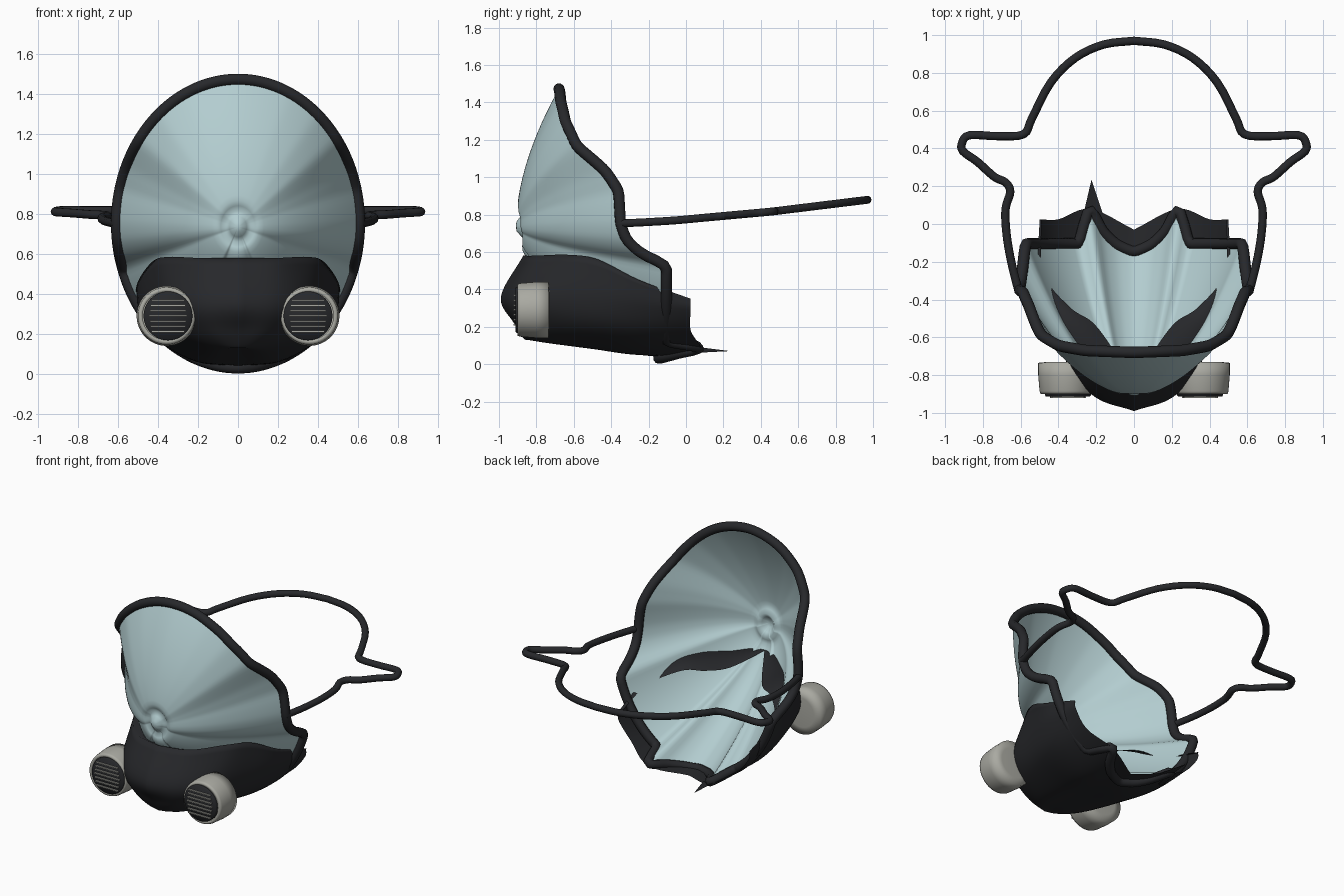
import bpy, bmesh, math
from mathutils import Vector

if "Cube" in bpy.data.objects:
    bpy.data.objects.remove(bpy.data.objects["Cube"])


def mat(name, c):
    m = bpy.data.materials.new(name)
    m.diffuse_color = (*c, 1)
    m.use_nodes = True
    m.node_tree.nodes["Principled BSDF"].inputs["Base Color"].default_value = m.diffuse_color
    return m


BLUE = mat("visor_blue", (0.45, 0.61, 0.63))
BLACK = mat("rubber_black", (0.02, 0.021, 0.024))
GREY = mat("filter_grey", (0.4, 0.4, 0.36))


def mesh(name, verts, faces, m, smooth=True):
    me = bpy.data.meshes.new(name)
    me.from_pydata([tuple(v) for v in verts], [], faces)
    bm = bmesh.new()
    bm.from_mesh(me)
    bmesh.ops.remove_doubles(bm, verts=bm.verts, dist=0.0005)
    bmesh.ops.recalc_face_normals(bm, faces=bm.faces)
    for f in bm.faces:
        f.smooth = smooth
    bm.to_mesh(me)
    bm.free()
    me.materials.append(m)
    o = bpy.data.objects.new(name, me)
    bpy.context.collection.objects.link(o)
    return o


def tube(name, pts, radius, m, cyclic=False):
    cu = bpy.data.curves.new(name, 'CURVE')
    cu.dimensions = '3D'
    cu.bevel_depth = radius
    cu.bevel_resolution = 3
    cu.use_fill_caps = True
    sp = cu.splines.new('POLY')
    sp.points.add(len(pts) - 1)
    for p, q in zip(sp.points, pts):
        p.co = (*q, 1)
    sp.use_cyclic_u = cyclic
    sp.use_smooth = True
    cu.materials.append(m)
    o = bpy.data.objects.new(name, cu)
    bpy.context.collection.objects.link(o)


def spline(pts, n):
    """Catmull-Rom through pts, n samples per span"""
    p = [Vector(q) for q in pts]
    p = [2 * p[0] - p[1]] + p + [2 * p[-1] - p[-2]]
    out = []
    for a, b, c, d in zip(p, p[1:], p[2:], p[3:]):
        for k in range(n):
            t = k / n
            out.append(0.5 * (2 * b + (c - a) * t + (2 * a - 5 * b + 4 * c - d) * t * t
                              + (3 * b - a - 3 * c + d) * t ** 3))
    return out + [p[-2]]


def lerp(table, x):
    for (x0, y0), (x1, y1) in zip(table, table[1:]):
        if x <= x1:
            return y0 + (y1 - y0) * (x - x0) / (x1 - x0)
    return table[-1][1]


def grid_faces(rows, cols, wrap=False):
    return [(i * cols + j, i * cols + (j + 1) % cols,
             (i + 1) * cols + (j + 1) % cols, (i + 1) * cols + j)
            for i in range(rows - 1) for j in range(cols if wrap else cols - 1)]


# Rim: an ellipse from the front, depth given by angle from the top
N = 180
DEPTH = [(0, -.68), (25, -.67), (41, -.645), (55, -.585), (67, -.43), (76, -.36),
         (90, -.35), (97, -.32), (103, -.24), (108, -.105), (152, -.105),
         (155.5, .08), (159, .07), (163, -.03), (171, -.11), (180, -.15)]
ys = [lerp(DEPTH, min(a, 360 - a)) for a in (i * 360 / N for i in range(N))]
ys = [(ys[i - 1] + 2 * ys[i] + ys[(i + 1) % N]) / 4 for i in range(N)]
rim = [Vector((.605 * math.sin(2 * math.pi * i / N), ys[i],
               .752 + .72 * math.cos(2 * math.pi * i / N))) for i in range(N)]
tube("visor_rim", rim, 0.03, BLACK, True)

# Visor: rays from the rim swept to a pinched centre
R = 28
centre = Vector((0, -.91, .735))
verts = []
for k in range(R + 1):
    r = k / R
    for p in rim:
        q = centre.lerp(p, r)
        q.y = centre.y + (p.y - centre.y) * r ** 1.8
        q.y += .035 * math.exp(-((r - .1) / .04) ** 2)
        verts.append(q)
mesh("visor", verts, grid_faces(R + 1, N, True), BLUE)

# Lower mask: rows run from the nose to the back, from the inner ledge to the keel
ROWS = [
    [(0, -.85, .57), (.12, -.65, .5), (.22, -.52, .5), (.34, -.44, .5), (.48, -.26, .43), (.49, .02, .34)],
    [(0, -.87, .58), (.2, -.81, .58), (.35, -.63, .585), (.43, -.47, .56), (.505, -.25, .45), (.5, .025, .35)],
    [(0, -.99, .36), (.2, -.92, .36), (.34, -.77, .36), (.43, -.5, .34), (.485, -.25, .31), (.49, .025, .29)],
    [(0, -.92, .22), (.15, -.89, .22), (.28, -.75, .21), (.36, -.5, .19), (.4, -.25, .17), (.4, .025, .18)],
    [(0, -.87, .14), (.08, -.84, .135), (.14, -.74, .12), (.17, -.5, .09), (.2, -.25, .06), (.23, .08, .075)],
    [(0, -.85, .13), (0, -.82, .13), (0, -.72, .115), (0, -.5, .085), (0, -.25, .05), (0, -.03, .03)],
]
fine = [spline(r, 6) for r in ROWS]
cols = [[c[0]] + spline(c[1:], 6) for c in zip(*fine)]
verts = [p for c in cols for p in c]
faces = grid_faces(len(cols), len(cols[0]))
n = len(verts)
verts += [Vector((-p.x, p.y, p.z)) for p in verts]
faces += [tuple(i + n for i in f) for f in faces]
mask = mesh("lower_mask", verts, faces, BLACK)

# Loose pointed tab at the chin
mesh("chin_tab", [(-.28, 0, .1), (-.225, .235, .07), (-.16, .04, .06), (-.22, 0, .07)],
     [(0, 1, 3), (3, 1, 2)], BLACK)

# Head strap, mirrored half path with height following depth
HALF = [(.61, -.36), (.65, -.2), (.675, -.05), (.68, .08), (.655, .17), (.68, .22), (.74, .25),
        (.83, .33), (.905, .385), (.91, .43), (.87, .47), (.72, .465), (.585, .475),
        (.54, .56), (.44, .75), (.31, .88), (.16, .95), (0, .97)]
RISE = [(-.36, .752), (-.1, .765), (.45, .815), (.98, .88)]
half = spline([(x, y, lerp(RISE, y)) for x, y in HALF], 4)
tube("head_strap", half + [Vector((-p.x, p.y, p.z)) for p in half[-2::-1]], 0.022, BLACK)


def lathe(name, profile, x, z, m, seg=48):
    v = [(x + r * math.cos(2 * math.pi * j / seg), y, z + r * math.sin(2 * math.pi * j / seg))
         for r, y in profile for j in range(seg)]
    return mesh(name, v, grid_faces(len(profile), seg, True), m)


# Filters: grey can, dark face and a slatted grille on each side
for s, side in ((-1, "left"), (1, "right")):
    x, z = s * .357, .29
    lathe(side + "_filter_can", [(0, -.73), (.1, -.73), (.15, -.735), (.15, -.8), (.143, -.885),
                                 (.138, -.9), (.12, -.9), (.12, -.88)], x, z, GREY)
    lathe(side + "_filter_face", [(0, -.912), (.118, -.912), (.122, -.905), (.122, -.88)],
          x - s * .007, z, BLACK)
    v, f = [], []
    for i in range(7):
        zc = z + (i - 3) * .026
        w = .095 - .004 * abs(i - 3)
        b = len(v)
        v += [(x - s * .007 + a * w, y, zc + c * .004)
              for y in (-.922, -.905) for a, c in ((-1, -1), (1, -1), (1, 1), (-1, 1))]
        f += [tuple(b + k for k in q) for q in ((0, 1, 2, 3), (4, 7, 6, 5), (0, 4, 5, 1),
                                                (1, 5, 6, 2), (2, 6, 7, 3), (3, 7, 4, 0))]
    mesh(side + "_filter_slats", v, f, GREY, False)
